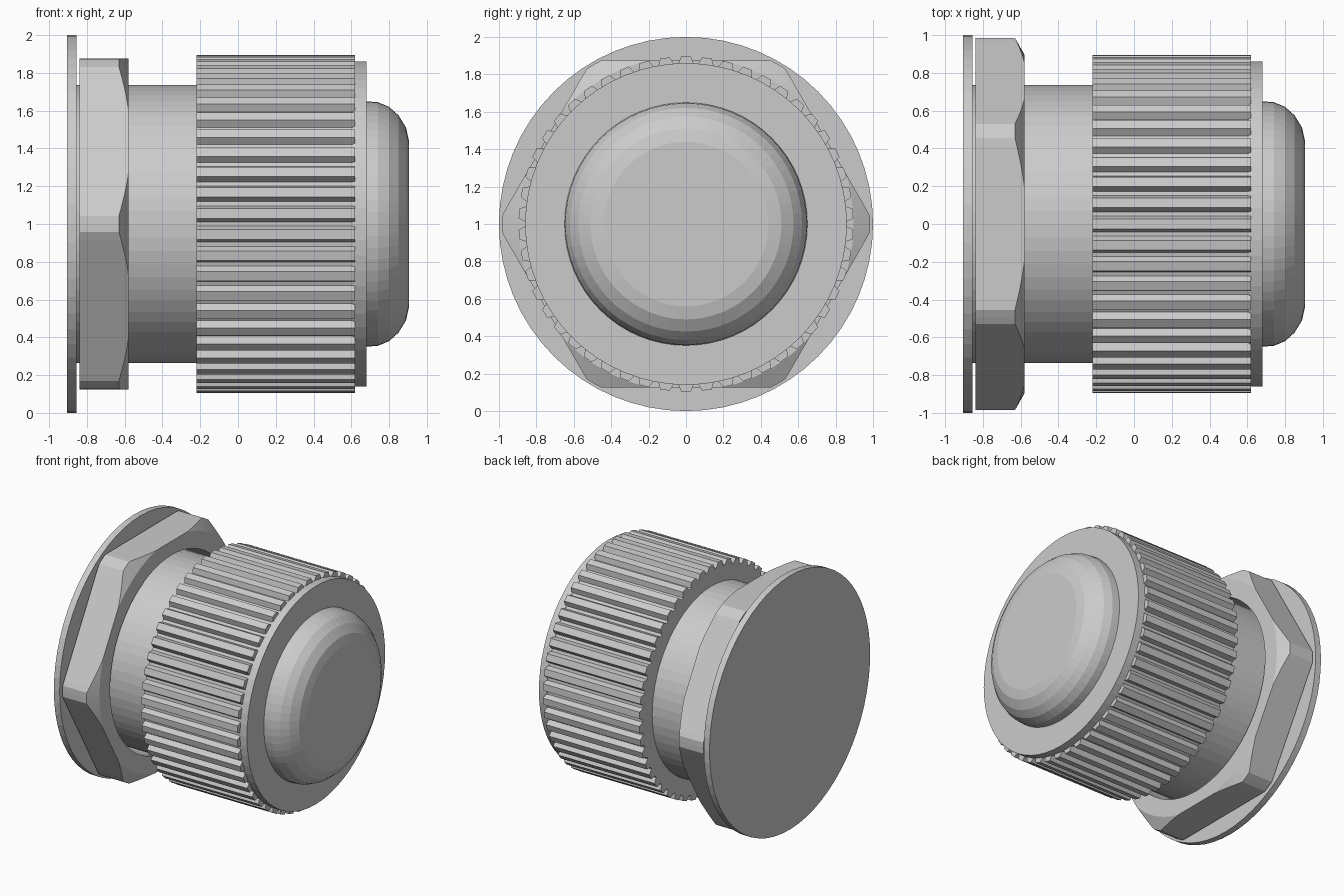
import bpy, bmesh
from math import sin, cos, tau, radians

cube = bpy.data.objects.get("Cube")
if cube:
    bpy.data.objects.remove(cube)

grey = bpy.data.materials.new("grey plastic")
grey.use_nodes = True
GREY = (0.6, 0.6, 0.6, 1)
grey.diffuse_color = GREY
grey.node_tree.nodes["Principled BSDF"].inputs["Base Color"].default_value = GREY

AXIS_Z = 1.0


def loft(name, rings, tube=False):
    """Skin rings of (x, radius, angle) around the x axis; cap the ends or close as a tube."""
    bm = bmesh.new()
    loops = [[bm.verts.new((x, r * sin(a), AXIS_Z + r * cos(a))) for x, r, a in ring]
             for ring in rings]
    pairs = list(zip(loops, loops[1:]))
    if tube:
        pairs.append((loops[-1], loops[0]))
    else:
        bm.faces.new(loops[0])
        bm.faces.new(loops[-1])
    n = len(loops[0])
    for low, high in pairs:
        for i in range(n):
            j = (i + 1) % n
            bm.faces.new((low[i], low[j], high[j], high[i]))
    bmesh.ops.remove_doubles(bm, verts=bm.verts, dist=1e-5)
    bmesh.ops.recalc_face_normals(bm, faces=bm.faces)
    mesh = bpy.data.meshes.new(name)
    bm.to_mesh(mesh)
    bm.free()
    mesh.materials.append(grey)
    obj = bpy.data.objects.new(name, mesh)
    bpy.context.collection.objects.link(obj)
    return obj


def turned(name, profile, sides=64):
    """Solid of revolution from (x, radius) points."""
    return loft(name, [[(x, r, tau * i / sides) for i in range(sides)] for x, r in profile])


# Round parts: end flange, threaded barrel, collar and domed end
turned("flange", [(-0.905, 1), (-0.855, 1)])
turned("barrel", [(-0.86, 0.735), (-0.2, 0.735)])
turned("collar", [(0.61, 0.86), (0.68, 0.86)])
turned("dome", [(0.67, 0.65), (0.74, 0.645), (0.80, 0.62), (0.85, 0.575),
                (0.89, 0.51), (0.905, 0.44)])

# Hexagonal nut with rounded corners, a conical chamfer and an open bore
BACK, FRONT, FLAT, CORNER, FACE, BORE = -0.84, -0.58, 0.875, 0.985, 0.896, 0.765
back, edge, face, bore_front, bore_back = [], [], [], [], []
steps = 144
for i in range(steps):
    a = tau * i / steps
    off = (a + radians(30)) % radians(60) - radians(30)
    r = min(CORNER, FLAT / cos(off))
    drop = 0.05 * max(0, r - FACE) / (CORNER - FACE)
    back.append((BACK, r, a))
    edge.append((FRONT - drop, r, a))
    face.append((FRONT, min(r, FACE), a))
    bore_front.append((FRONT, BORE, a))
    bore_back.append((BACK, BORE, a))
loft("hex_nut", [back, edge, face, bore_front, bore_back], tube=True)

# Ribbed grip: trapezoid teeth around the rim
TEETH, TIP, ROOT = 50, 0.895, 0.855
pitch = tau / TEETH
tooth = [(-0.40, ROOT), (-0.23, TIP), (0.23, TIP), (0.40, ROOT)]
outline = [(r, (i + t) * pitch) for i in range(TEETH) for t, r in tooth]
loft("ribbed_grip", [[(x, r, a) for r, a in outline] for x in (-0.22, 0.62)])
